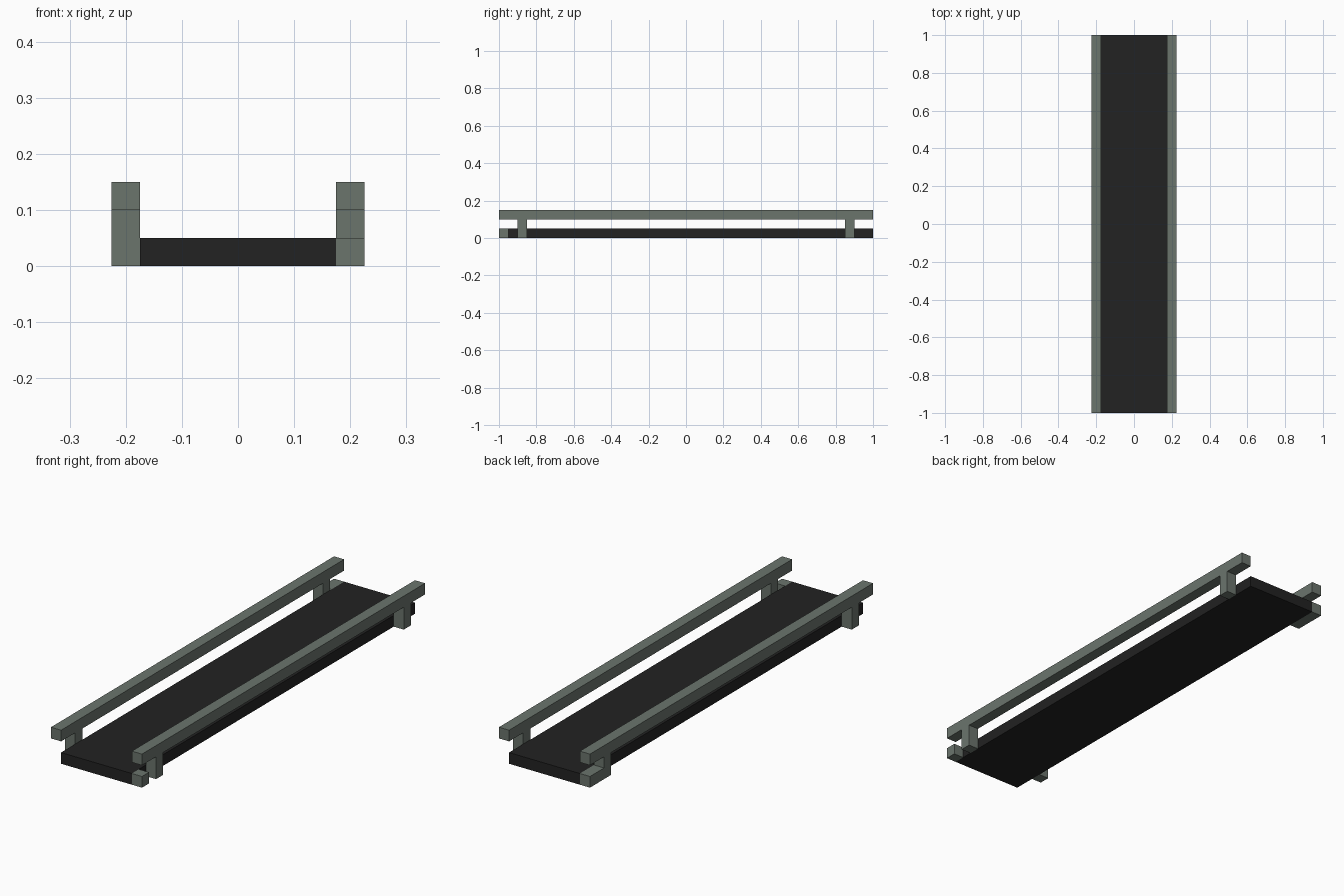
import bpy

cube = bpy.data.objects.get("Cube")
if cube:
    bpy.data.objects.remove(cube, do_unlink=True)


def material(name, rgb):
    mat = bpy.data.materials.new(name)
    mat.use_nodes = True
    mat.diffuse_color = (*rgb, 1)
    mat.node_tree.nodes["Principled BSDF"].inputs["Base Color"].default_value = (*rgb, 1)
    return mat


def box(name, x, y, z, mat):
    """Box spanning the (min, max) pairs x, y, z."""
    spans = (x, y, z)
    bpy.ops.mesh.primitive_cube_add(size=1, location=[(a + b) / 2 for a, b in spans])
    obj = bpy.context.object
    obj.name = name
    obj.scale = [b - a for a, b in spans]
    bpy.ops.object.transform_apply(location=False, rotation=False, scale=True)
    obj.data.materials.append(mat)
    return obj


grey = material("grey green metal", (0.147, 0.176, 0.152))
black = material("black deck", (0.016, 0.016, 0.016))

INNER, OUTER = 0.175, 0.225

# Flat deck
box("deck", (-INNER, INNER), (-1, 1), (0, 0.05), black)

# Side rails, each on two posts
sides = {"left": (INNER, OUTER), "right": (-OUTER, -INNER)}
for side, x in sides.items():
    box(f"{side}_rail", x, (-1, 1), (0.1, 0.15), grey)
    box(f"{side}_front_post", x, (-0.9, -0.85), (0, 0.1), grey)
    box(f"{side}_back_post", x, (0.85, 0.9), (0, 0.1), grey)

# End blocks on opposite corners
box("left_front_block", sides["left"], (-1, -0.95), (0, 0.05), grey)
box("right_back_block", sides["right"], (0.9, 1), (0, 0.05), grey)
